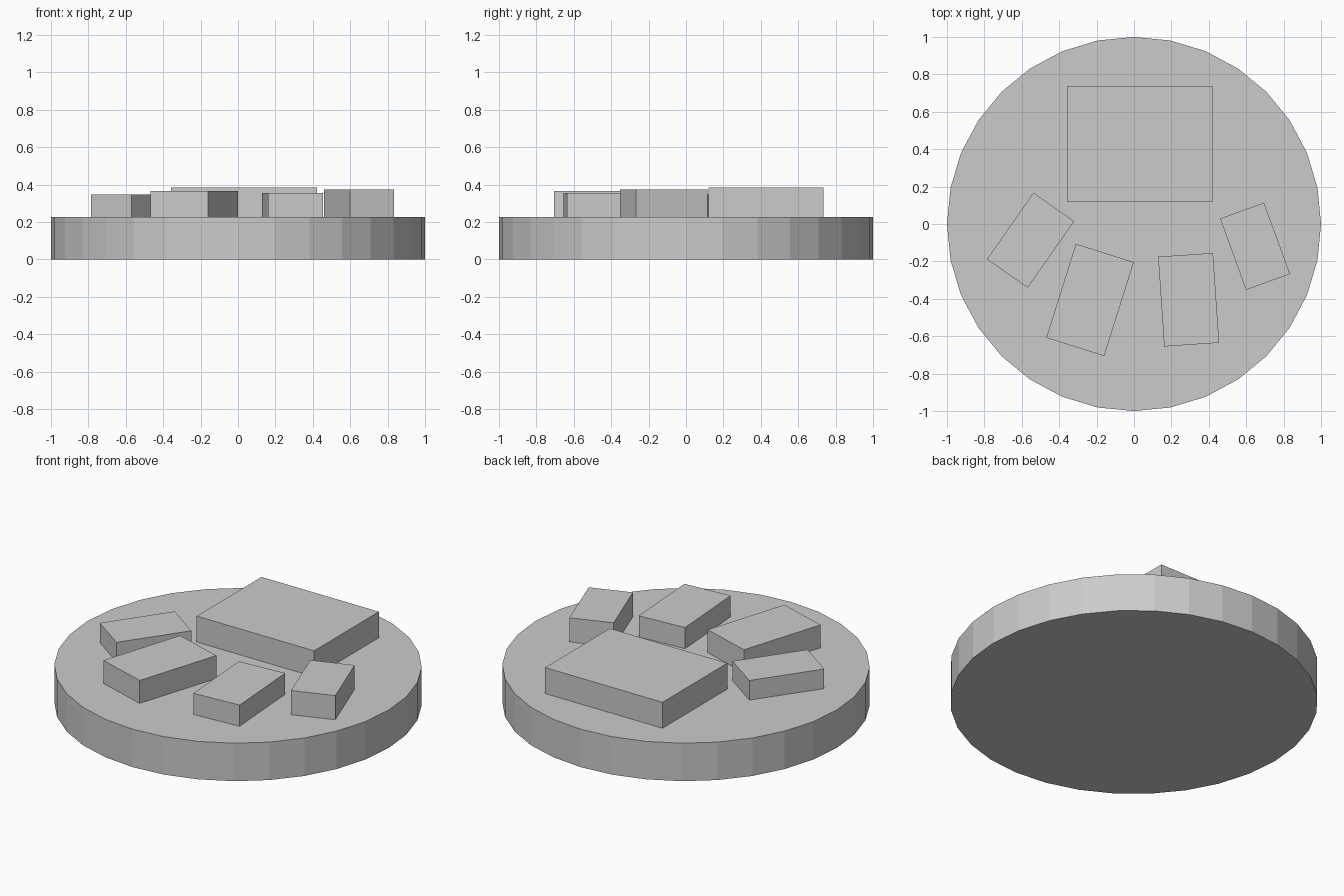
import bpy
import math

cube = bpy.data.objects.get("Cube")
if cube:
    bpy.data.objects.remove(cube, do_unlink=True)

GREY = (0.6, 0.6, 0.6, 1.0)
mat = bpy.data.materials.new("plain grey")
mat.use_nodes = True
mat.diffuse_color = GREY
mat.node_tree.nodes["Principled BSDF"].inputs["Base Color"].default_value = GREY

DISC_TOP = 0.228
SINK = 0.01  # blocks are set slightly into the disc


def finish(name):
    obj = bpy.context.object
    obj.name = name
    obj.data.name = name
    obj.data.materials.append(mat)
    return obj


def block(name, x, y, width, length, top, angle):
    """Upright block on the disc, turned about z by angle in degrees."""
    bottom = DISC_TOP - SINK
    bpy.ops.mesh.primitive_cube_add(
        size=1, location=(x, y, (top + bottom) / 2),
        rotation=(0, 0, math.radians(angle)))
    obj = finish(name)
    obj.scale = (width, length, top - bottom)
    bpy.ops.object.transform_apply(location=False, rotation=False, scale=True)


# Round flat-sided base
bpy.ops.mesh.primitive_cylinder_add(
    vertices=32, radius=1, depth=DISC_TOP, location=(0, 0, DISC_TOP / 2))
finish("base_disc")

# Large pad at the back, four smaller pads fanned out in front
block("main_pad", 0.032, 0.427, 0.78, 0.615, 0.384, 0)
block("outer_right_pad", -0.553, -0.087, 0.266, 0.434, 0.346, -35)
block("inner_right_pad", -0.235, -0.406, 0.325, 0.526, 0.366, -17.5)
block("inner_left_pad", 0.292, -0.405, 0.294, 0.481, 0.355, 3.9)
block("outer_left_pad", 0.647, -0.119, 0.25, 0.406, 0.373, 20)
